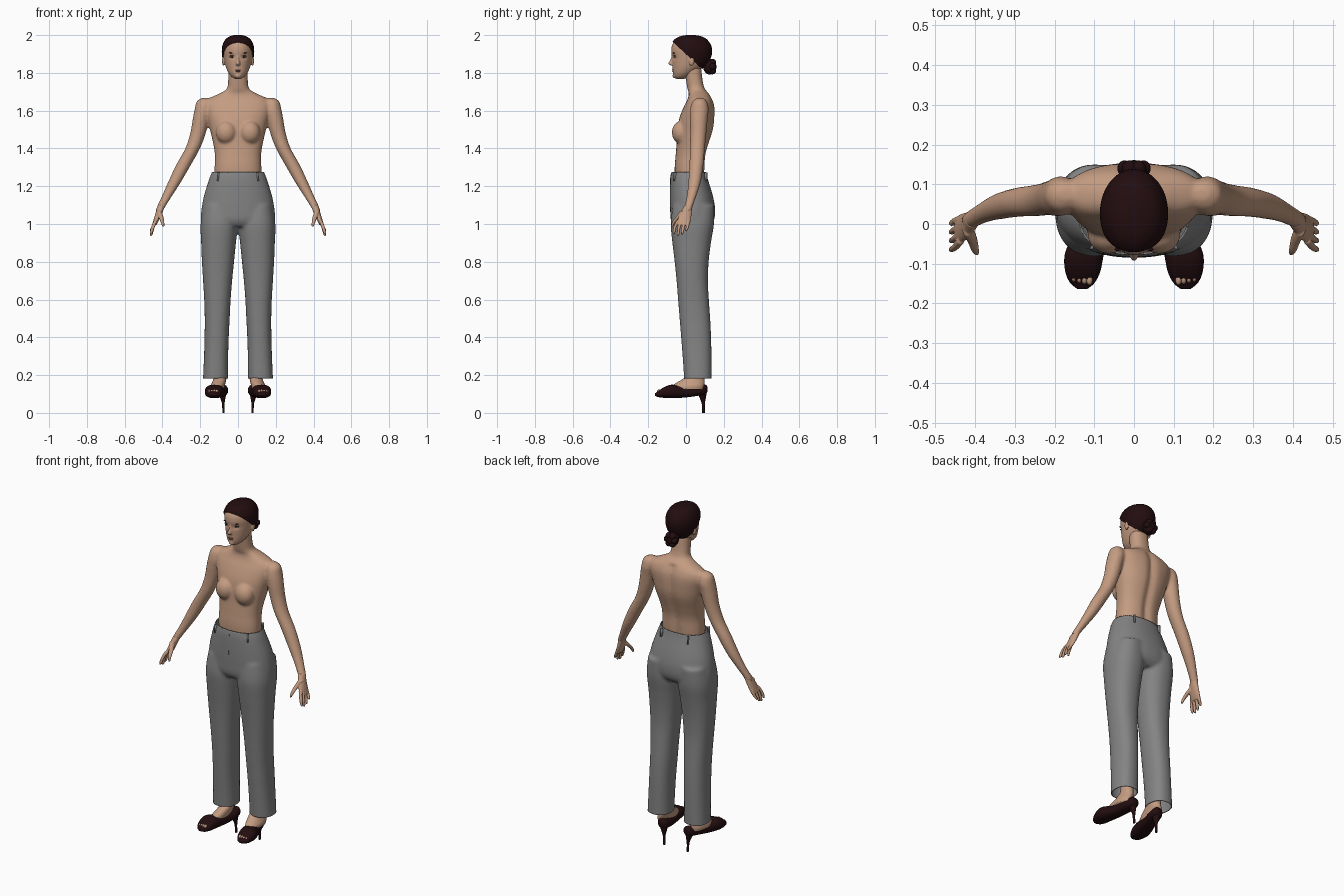
import bpy, bmesh, math
from mathutils import Vector, Matrix

if "Cube" in bpy.data.objects:
    bpy.data.objects.remove(bpy.data.objects["Cube"])


def material(name, r, g, b):
    m = bpy.data.materials.new(name)
    m.use_nodes = True
    m.diffuse_color = (r, g, b, 1)
    node = m.node_tree.nodes["Principled BSDF"]
    node.inputs["Base Color"].default_value = (r, g, b, 1)
    node.inputs["Roughness"].default_value = 0.7
    return m


SKIN = material("skin", 0.55, 0.33, 0.22)
GREY = material("grey cloth", 0.23, 0.23, 0.23)
SEAM = material("dark seam", 0.08, 0.08, 0.08)
HAIR = material("dark brown hair", 0.016, 0.004, 0.005)
SHOE = material("dark leather", 0.016, 0.004, 0.005)
LIPS = material("lips", 0.3, 0.12, 0.09)
WHITE = material("eye white", 0.5, 0.46, 0.42)
BLACK = material("lash black", 0.015, 0.01, 0.008)


def smooth_rows(rows, steps):
    """Catmull-Rom interpolation between the given cross-sections."""
    rows = [Vector(r) for r in rows]
    out = []
    for i in range(len(rows) - 1):
        a, b, c, d = rows[max(i - 1, 0)], rows[i], rows[i + 1], rows[min(i + 2, len(rows) - 1)]
        for s in range(steps):
            t = s / steps
            out.append(b + (c - a) * t / 2 + (a * 2 - b * 5 + c * 4 - d) * t * t / 2
                       + (b * 3 - a - c * 3 + d) * t ** 3 / 2)
    return out + [rows[-1]]


def loft(bm, rows, axis="z", side=1, n=32, power=2.0, steps=4, grow=0.0):
    """Rows are (x centre, position on axis, low, high, half width)."""
    rings = []
    for x, t, lo, hi, half in smooth_rows(rows, steps):
        ring = []
        for k in range(n):
            a = math.tau * k / n
            u, v = (math.copysign(abs(f) ** (2 / power), f) for f in (math.cos(a), math.sin(a)))
            px = side * x + u * (half + grow)
            q = (lo + hi) / 2 + v * ((hi - lo) / 2 + grow)
            ring.append(bm.verts.new((px, q, t) if axis == "z" else (px, t, q)))
        rings.append(ring)
    for r0, r1 in zip(rings, rings[1:]):
        for k in range(n):
            bm.faces.new((r0[k], r0[(k + 1) % n], r1[(k + 1) % n], r1[k]))
    bm.faces.new(rings[0])
    bm.faces.new(rings[-1])


def ball(bm, centre, radii, turn=0.0):
    m = (Matrix.Translation(centre) @ Matrix.Rotation(turn, 4, "Y") @ Matrix.Diagonal((*radii, 1)))
    bmesh.ops.create_uvsphere(bm, u_segments=24, v_segments=14, radius=1, matrix=m)


def finish(bm, name, mat, voxel=0, relax=0):
    """Make the object; with a voxel size, fuse its overlapping parts into one skin."""
    bmesh.ops.recalc_face_normals(bm, faces=bm.faces)
    mesh = bpy.data.meshes.new(name)
    bm.to_mesh(mesh)
    bm.free()
    ob = bpy.data.objects.new(name, mesh)
    bpy.context.collection.objects.link(ob)
    if voxel:
        fuse = ob.modifiers.new("fuse", "REMESH")
        fuse.mode, fuse.voxel_size = "VOXEL", voxel
        soft = ob.modifiers.new("soften", "SMOOTH")
        soft.factor, soft.iterations = 0.5, relax
        graph = bpy.context.evaluated_depsgraph_get()
        ob.data = bpy.data.meshes.new_from_object(ob.evaluated_get(graph))
        ob.modifiers.clear()
    ob.data.materials.clear()
    ob.data.materials.append(mat)
    ob.data.polygons.foreach_set("use_smooth", [True] * len(ob.data.polygons))
    return ob


def cut(bm, co, normal):
    """Remove everything behind the plane and return the cut edges."""
    geom = bm.verts[:] + bm.edges[:] + bm.faces[:]
    res = bmesh.ops.bisect_plane(bm, geom=geom, plane_co=co, plane_no=normal, clear_inner=True)
    return [e for e in res["geom_cut"] if isinstance(e, bmesh.types.BMEdge)]


# Torso, neck, breasts and arms fused into one body
bm = bmesh.new()
loft(bm, [(0, 1.15, -.05, .09, .12), (0, 1.28, -.06, .1, .124), (0, 1.36, -.055, .105, .122),
          (0, 1.42, -.05, .12, .13), (0, 1.5, -.045, .145, .148), (0, 1.56, -.035, .152, .162),
          (0, 1.62, -.012, .152, .175), (0, 1.66, .008, .14, .16), (0, 1.69, .015, .122, .1),
          (0, 1.715, .008, .1, .06), (0, 1.76, 0, .088, .052), (0, 1.83, -.01, .08, .052)],
     n=64, power=2.3)
for v in bm.verts:  # spine groove
    if v.co.y > .07 and 1.2 < v.co.z < 1.68:
        v.co.y -= .014 * math.exp(-(v.co.x / .022) ** 2)
ARM = [(.17, 1.668, .06, .09, .02), (.178, 1.65, .035, .11, .04), (.184, 1.61, .022, .12, .045),
       (.195, 1.56, .02, .115, .044), (.212, 1.48, .022, .108, .041), (.24, 1.4, .02, .1, .039),
       (.29, 1.31, .018, .092, .039), (.337, 1.22, .012, .078, .034), (.375, 1.15, .004, .056, .027),
       (.408, 1.09, -.01, .035, .022), (.416, 1.07, -.014, .03, .019)]
for s in (1, -1):
    loft(bm, ARM, side=s)
    ball(bm, (s * .063, -.028, 1.485), (.054, .047, .06))
finish(bm, "body", SKIN, .007, 6)

# Hands: palm, four fingers and a thumb
for s, label in ((1, "left"), (-1, "right")):
    bm = bmesh.new()
    loft(bm, [(.405, 1.1, -.008, .034, .02), (.418, 1.06, -.03, .03, .018),
              (.433, 1.02, -.046, .026, .015), (.443, .995, -.046, .02, .011)], side=s, n=20)
    for i, tip in enumerate((.96, .943, .936, .945)):
        y0, y1 = .012 - .018 * i, .008 - .022 * i
        loft(bm, [(.436, 1.02, y0 - .009, y0 + .009, .01), (.45, .985, y1 - .008, y1 + .008, .01),
                  (.459, tip + .01, y1 - .013, y1 + .001, .008),
                  (.462, tip, y1 - .01, y1 - .004, .003)], side=s, n=12)
    loft(bm, [(.42, 1.07, -.03, .01, .014), (.408, 1.04, -.052, -.022, .013),
              (.4, 1.01, -.074, -.054, .01), (.395, .985, -.08, -.068, .005)], side=s, n=14)
    finish(bm, label + "_hand", SKIN, .003, 4)

# Head with nose, ears and eye sockets
HEAD = [(0, 1.768, -.052, -.01, .016), (0, 1.78, -.064, .02, .034), (0, 1.8, -.069, .05, .05),
        (0, 1.83, -.071, .09, .064), (0, 1.86, -.073, .115, .072), (0, 1.89, -.075, .128, .077),
        (0, 1.92, -.078, .131, .079), (0, 1.95, -.072, .124, .074), (0, 1.975, -.052, .102, .058),
        (0, 1.988, -.022, .072, .035), (0, 1.993, .01, .04, .012)]
bm = bmesh.new()
loft(bm, HEAD, n=64)
for v in bm.verts:
    if v.co.y < 0:
        v.co.y += .008 * math.exp(-((abs(v.co.x) - .031) / .014) ** 2 - ((v.co.z - 1.884) / .011) ** 2)
loft(bm, [(0, 1.895, -.075, -.05, .006), (0, 1.87, -.083, -.05, .008), (0, 1.85, -.094, -.05, .012),
          (0, 1.84, -.084, -.05, .011)], n=16)
ball(bm, (0, -.061, 1.785), (.016, .01, .013))
for s in (1, -1):
    ball(bm, (s * .077, .03, 1.862), (.008, .014, .025))
finish(bm, "head", SKIN, .0035, 4)

# Eyes, lashes, brows and mouth
for part, mat, x, y, z, radii, tilt in (
        ("eye", WHITE, .031, -.056, 1.884, (.013, .009, .006), 0),
        ("iris", BLACK, .031, -.061, 1.884, (.005, .005, .005), 0),
        ("lash", BLACK, .032, -.06, 1.89, (.015, .006, .002), .08),
        ("brow", HAIR, .033, -.064, 1.905, (.016, .005, .0025), -.08)):
    for s, label in ((1, "left_"), (-1, "right_")):
        bm = bmesh.new()
        ball(bm, (s * x, y, z), radii, s * tilt)
        finish(bm, label + part, mat)
bm = bmesh.new()
ball(bm, (0, -.0645, 1.816), (.018, .009, .004))
ball(bm, (0, -.0645, 1.809), (.015, .009, .005))
finish(bm, "lips", LIPS)

# Hair cap sliced along the hairline, with a coiled bun
bm = bmesh.new()
loft(bm, HEAD, n=64, grow=.007)
for v in bm.verts:
    if v.co.z > 1.95:
        v.co.z += .007 * (v.co.z - 1.95) / .043
rim = cut(bm, (0, -.06, 1.955), (0, .155, .168))
bmesh.ops.edgeloop_fill(bm, edges=rim)
finish(bm, "hair_cap", HAIR)
bm = bmesh.new()
ball(bm, (0, .126, 1.833), (.036, .035, .042))
for k in range(6):
    a = math.tau * k / 6
    ball(bm, (.024 * math.cos(a), .14, 1.833 + .026 * math.sin(a)), (.018, .02, .018))
finish(bm, "hair_bun", HAIR)

# Trousers: hips and legs fused, then opened at waist and hems
HIPS = [(0, 1.31, -.07, .1, .128), (0, 1.275, -.077, .107, .138), (0, 1.24, -.083, .115, .152),
        (0, 1.15, -.085, .142, .18), (0, 1.08, -.084, .154, .193), (0, 1.02, -.08, .148, .196),
        (0, .985, -.06, .12, .18)]
LEG = [(.098, 1.1, -.07, .15, .085), (.1, 1, -.081, .148, .098), (.103, .9, -.072, .132, .092),
       (.106, .8, -.06, .12, .085), (.108, .7, -.05, .116, .077), (.109, .6, -.042, .121, .07),
       (.11, .5, -.034, .128, .066), (.113, .4, -.026, .133, .064), (.116, .3, -.018, .135, .064),
       (.119, .18, -.01, .136, .066), (.12, .14, -.008, .136, .066)]
bm = bmesh.new()
loft(bm, HIPS, n=64, power=2.2)
for s in (1, -1):
    loft(bm, LEG, side=s, n=48, power=2.3)
trousers = finish(bm, "trousers", GREY, .008, 8)
bm = bmesh.new()
bm.from_mesh(trousers.data)
cut(bm, (0, 0, 1.274), (0, 0, -1))
cut(bm, (0, 0, .183), (0, 0, 1))
bm.to_mesh(trousers.data)
bm.free()
cloth = trousers.modifiers.new("cloth thickness", "SOLIDIFY")
cloth.thickness = .004

# Belt loops and front fly seam
for i, (x, y, turn) in enumerate(((.105, -.058, .5), (-.105, -.058, -.5), (.085, .105, -.4), (-.085, .105, .4))):
    bm = bmesh.new()
    m = (Matrix.Translation((x, y, 1.25)) @ Matrix.Rotation(turn, 4, "Z")
         @ Matrix.Diagonal((.008, .014, .045, 1)))
    bmesh.ops.create_cube(bm, size=1, matrix=m)
    finish(bm, "belt_loop_%d" % (i + 1), GREY)
bm = bmesh.new()
loft(bm, [(0, 1.27, -.079, -.07, .001), (0, 1.235, -.0845, -.075, .001), (0, 1.15, -.086, -.08, .001),
          (0, 1.08, -.085, -.078, .001)], n=8)
finish(bm, "fly_seam", SEAM)

# Feet and peep-toe stiletto shoes
for s, label in ((1, "left_"), (-1, "right_")):
    bm = bmesh.new()
    loft(bm, [(.105, .42, .02, .1, .042), (.096, .22, .018, .095, .032), (.096, .18, -.018, .098, .034),
              (.102, .16, -.05, .098, .036), (.108, .143, -.073, .095, .038),
              (.11, .125, -.08, .09, .036)], side=s)
    finish(bm, label + "foot", SKIN)
    bm = bmesh.new()
    loft(bm, [(.083, .113, .112, .14, .014), (.084, .1, .097, .15, .029), (.09, .06, .09, .142, .037),
              (.102, .01, .083, .136, .039), (.116, -.04, .079, .143, .045),
              (.126, -.08, .078, .149, .049), (.129, -.12, .08, .134, .044),
              (.13, -.148, .084, .114, .031), (.13, -.164, .09, .104, .012)],
         axis="y", side=s, power=2.5)
    finish(bm, label + "shoe", SHOE)
    bm = bmesh.new()
    loft(bm, [(.077, 0, .086, .1, .006), (.078, .05, .083, .1, .007), (.081, .085, .07, .106, .016),
              (.085, .115, .06, .11, .026)], side=s, n=16)
    finish(bm, label + "heel", SHOE)
    bm = bmesh.new()
    for k in range(4):
        ball(bm, (s * (.112 + .013 * k), -.14 + .003 * k, .115 - .001 * k), (.008, .014, .009))
    finish(bm, label + "toes", SKIN)
